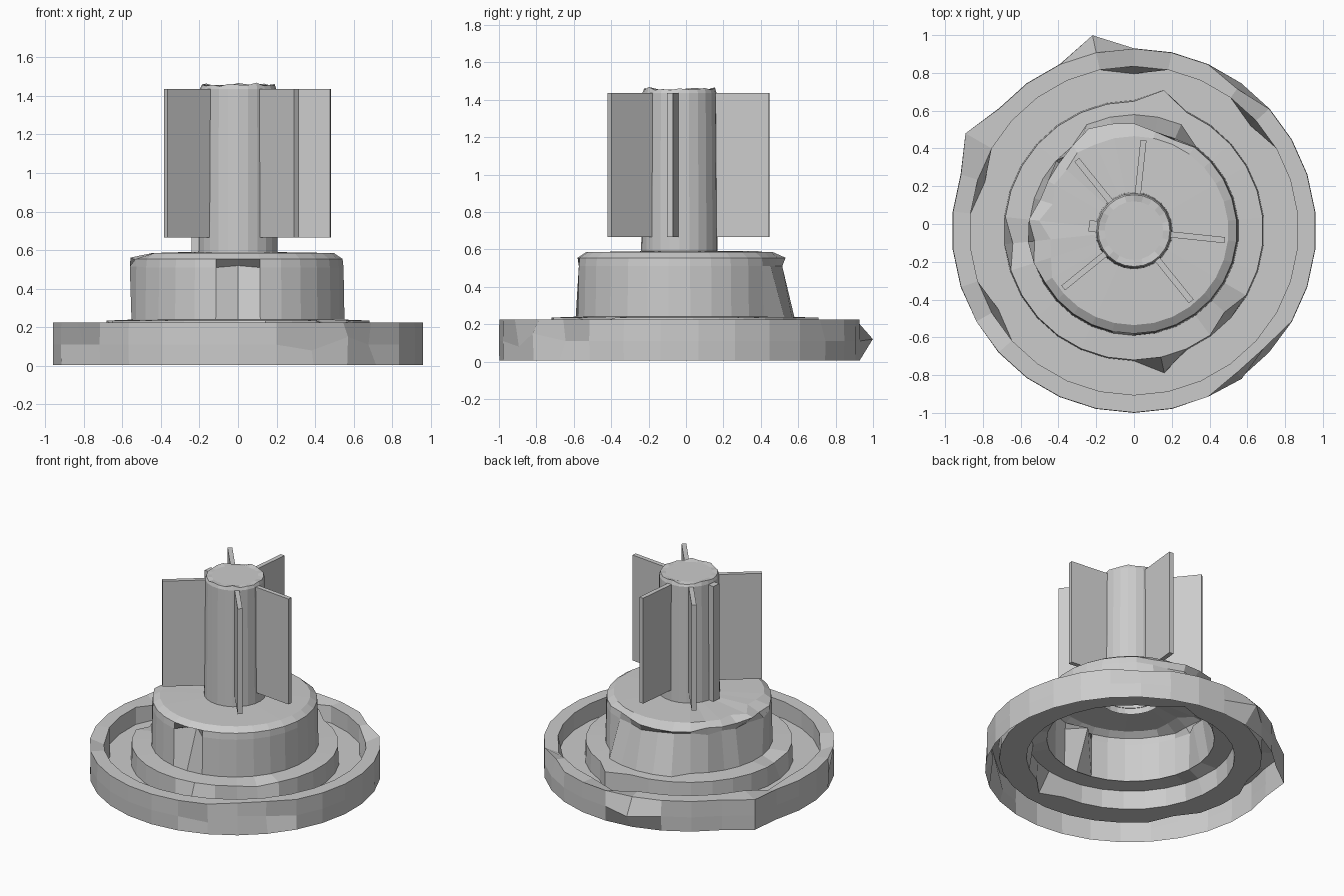
import bpy, bmesh, math, random

if "Cube" in bpy.data.objects:
    bpy.data.objects.remove(bpy.data.objects["Cube"])

random.seed(4)
CY = -0.035   # the turned axis sits slightly forward of centre


def finish(name, bm):
    bmesh.ops.recalc_face_normals(bm, faces=bm.faces)
    me = bpy.data.meshes.new(name)
    bm.to_mesh(me)
    bm.free()
    ob = bpy.data.objects.new(name, me)
    bpy.context.collection.objects.link(ob)
    return ob


def lathe(name, profile, n, start, tweak=None, cap=False):
    """Spin (r, z) points into an open shell; tweak(ring, degrees, r, z) may move vertices."""
    bm = bmesh.new()
    rings = []
    for i, (r, z) in enumerate(profile):
        ring = []
        for k in range(n):
            d = round(start + k * 360 / n) % 360
            rr, zz = tweak(i, d, r, z) if tweak else (r, z)
            a = math.radians(d)
            ring.append(bm.verts.new((rr * math.cos(a), CY + rr * math.sin(a), zz)))
        rings.append(ring)
    for lo, hi in zip(rings, rings[1:]):
        for k in range(n):
            j = (k + 1) % n
            bm.faces.new((lo[k], lo[j], hi[j], hi[k]))
    if cap:
        bm.faces.new(rings[-1])
    return finish(name, bm)


def fin(name, deg, r0, r1, z0, z1, t=0.032):
    """Thin radial plate."""
    bm = bmesh.new()
    bmesh.ops.create_cube(bm, size=1)
    a = math.radians(deg)
    for v in bm.verts:
        r = r0 + (v.co.x + 0.5) * (r1 - r0)
        s = v.co.y * t
        z = z0 + (v.co.z + 0.5) * (z1 - z0)
        v.co = (r * math.cos(a) - s * math.sin(a),
                CY + r * math.sin(a) + s * math.cos(a), z)
    return finish(name, bm)


# Flange: open underneath, rim, groove and raised step, with small dents
def flange_dents(i, d, r, z):
    if i == 1:
        r, z = {102: (1.057, 0.12), 210: (0.92, 0.11), 294: (0.94, 0.08),
                318: (0.91, 0.11), 306: (0.97, 0.15)}.get(d, (r, z))
    if i < 3 and d == 150:
        r = 1.03
    if i == 2 and d in (54, 306, 318):      # chipped outer edge
        r -= 0.035
    if i == 3 and d in (42, 90, 162, 210):  # chipped inner edge
        z -= 0.04
    if i == 4 and d in (42, 90, 162, 210):
        r -= 0.04
    if i == 6 and d in (318, 186):          # dented step
        r, z = r - 0.04, z - 0.03
    if i == 5 and d == 282:
        r += 0.08
    if i in (5, 6) and d == 78:
        r = 0.76
    return r, z


lathe("flange",
      [(0.963, 0.005), (0.965, 0.11), (0.963, 0.225), (0.87, 0.225), (0.87, 0.10),
       (0.69, 0.10), (0.685, 0.235), (0.555, 0.24)], 30, -90, flange_dents)


# Drum: hollow shell with a chamfered top and a battered back side
def drum_dents(i, d, r, z):
    if d == 270 and i == 1:                 # front notch
        return r - 0.11, z + 0.01
    if 60 < d < 120:                        # bulged back foot and lip
        if i == 0:
            r += 0.06
        elif i < 3:
            r += random.uniform(-0.04, 0.06)
    elif 120 <= d < 205 and 0 < i < 4:      # crumpled left side
        r += random.uniform(-0.06, 0.02)
        z += random.uniform(-0.015, 0.01)
    return r, z


lathe("drum",
      [(0.555, 0.235), (0.55, 0.51), (0.545, 0.555), (0.50, 0.585), (0.20, 0.59)],
      30, -90, drum_dents)


# Hollow central post, reaching just below the drum top, with a slightly uneven cap
def post_wear(i, d, r, z):
    if i == 2:
        z += random.uniform(-0.012, 0.008)
    return r, z


lathe("post", [(0.205, 0.545), (0.198, 1.435), (0.19, 1.46), (0.155, 1.455)],
      24, -90, post_wear, cap=True)

# Five fins on an eighth-turn spacing, plus a narrow rib on the empty side
for n, slot in enumerate((0, 2, 3, 5, 7)):
    fin(f"fin_{n + 1}", -6 + 45 * slot, 0.185, 0.482, 0.665, 1.435)
fin("side_rib", 174, 0.19, 0.24, 0.59, 1.43, 0.06)
